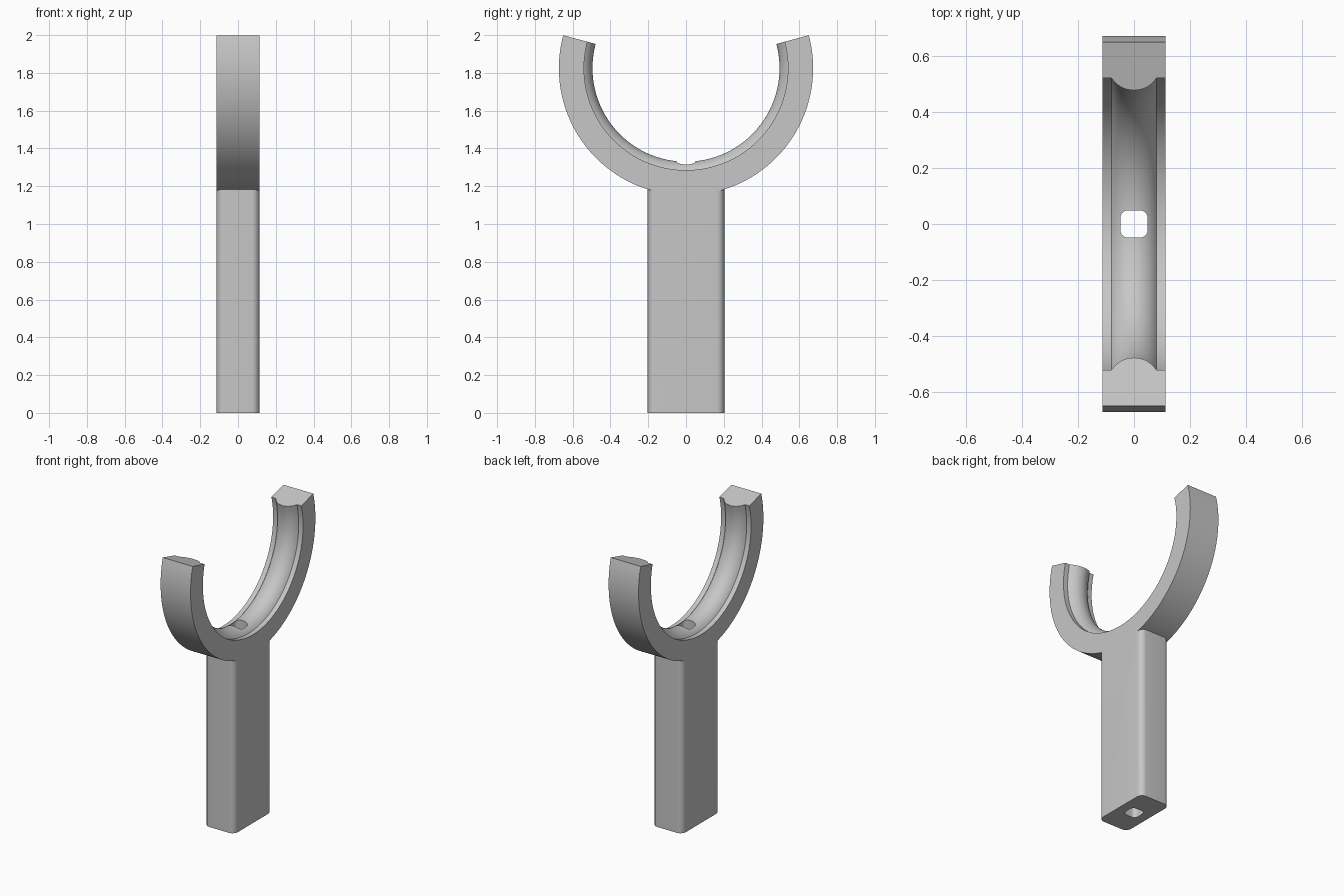
import bpy, bmesh, math
from mathutils import Vector

cube = bpy.data.objects.get("Cube")
if cube:
    bpy.data.objects.remove(cube, do_unlink=True)

HALF_W = 0.113          # half width of post and cradle
CENTRE_Z = 1.825        # centre of the cradle arc
OUTER_R, INNER_R, RIDGE_R = 0.673, 0.54, 0.495
RIDGE_HALF = 0.08
END_ANGLE = math.radians(15)

grey = bpy.data.materials.new("plain grey")
grey.use_nodes = True
colour = (0.57, 0.57, 0.57, 1)
grey.diffuse_color = colour
grey.node_tree.nodes["Principled BSDF"].inputs["Base Color"].default_value = colour


def finish(bm, name):
    bmesh.ops.recalc_face_normals(bm, faces=bm.faces)
    mesh = bpy.data.meshes.new(name)
    bm.to_mesh(mesh)
    bm.free()
    mesh.materials.append(grey)
    obj = bpy.data.objects.new(name, mesh)
    bpy.context.collection.objects.link(obj)
    return obj


def rounded_bar(name, hx, hy, z0, z1, radius, steps=8):
    """Vertical bar with rounded upright edges."""
    bm = bmesh.new()
    ring = []
    for quarter, (sx, sy) in enumerate([(1, 1), (-1, 1), (-1, -1), (1, -1)]):
        for i in range(steps + 1):
            a = math.pi / 2 * (quarter + i / steps)
            ring.append(bm.verts.new((sx * (hx - radius) + radius * math.cos(a),
                                      sy * (hy - radius) + radius * math.sin(a), z0)))
    base = bm.faces.new(ring)
    top = bmesh.ops.extrude_face_region(bm, geom=[base])["geom"]
    bmesh.ops.translate(bm, vec=(0, 0, z1 - z0),
                        verts=[v for v in top if isinstance(v, bmesh.types.BMVert)])
    return finish(bm, name)


def make_cradle(steps=96, arc_steps=16):
    """Open ring with a rounded ridge along its inside."""
    sag = INNER_R - RIDGE_R
    arc_r = (RIDGE_HALF ** 2 + sag ** 2) / (2 * sag)
    half = math.asin(RIDGE_HALF / arc_r)
    profile = [(-HALF_W, OUTER_R), (-HALF_W, INNER_R)]
    for i in range(arc_steps + 1):
        a = -half + 2 * half * i / arc_steps
        profile.append((arc_r * math.sin(a), RIDGE_R + arc_r * (1 - math.cos(a))))
    profile += [(HALF_W, INNER_R), (HALF_W, OUTER_R)]

    bm = bmesh.new()
    rings = []
    for s in range(steps + 1):
        a = math.pi - END_ANGLE + (math.pi + 2 * END_ANGLE) * s / steps
        rings.append([bm.verts.new((x, r * math.cos(a), CENTRE_Z + r * math.sin(a)))
                      for x, r in profile])
    n = len(profile)
    for r0, r1 in zip(rings, rings[1:]):
        for i in range(n):
            j = (i + 1) % n
            bm.faces.new((r0[i], r0[j], r1[j], r1[i]))
    bm.faces.new(rings[0])
    bm.faces.new(rings[-1])
    return finish(bm, "cradle_with_post")


def combine(target, other, operation):
    mod = target.modifiers.new(operation.lower(), 'BOOLEAN')
    mod.operation = operation
    mod.solver = 'EXACT'
    mod.object = other
    bpy.context.view_layer.objects.active = target
    bpy.ops.object.modifier_apply(modifier=mod.name)
    bpy.data.objects.remove(other, do_unlink=True)


# Cradle joined to its post, with a channel bored through the full height
body = make_cradle()
combine(body, rounded_bar("post", HALF_W, 0.203, 0, 1.25, 0.04), 'UNION')
combine(body, rounded_bar("channel", 0.049, 0.049, -0.1, 1.6, 0.028), 'DIFFERENCE')

bpy.ops.object.select_all(action='DESELECT')
body.select_set(True)
bpy.context.view_layer.objects.active = body
bpy.ops.object.shade_smooth_by_angle(angle=math.radians(25))
